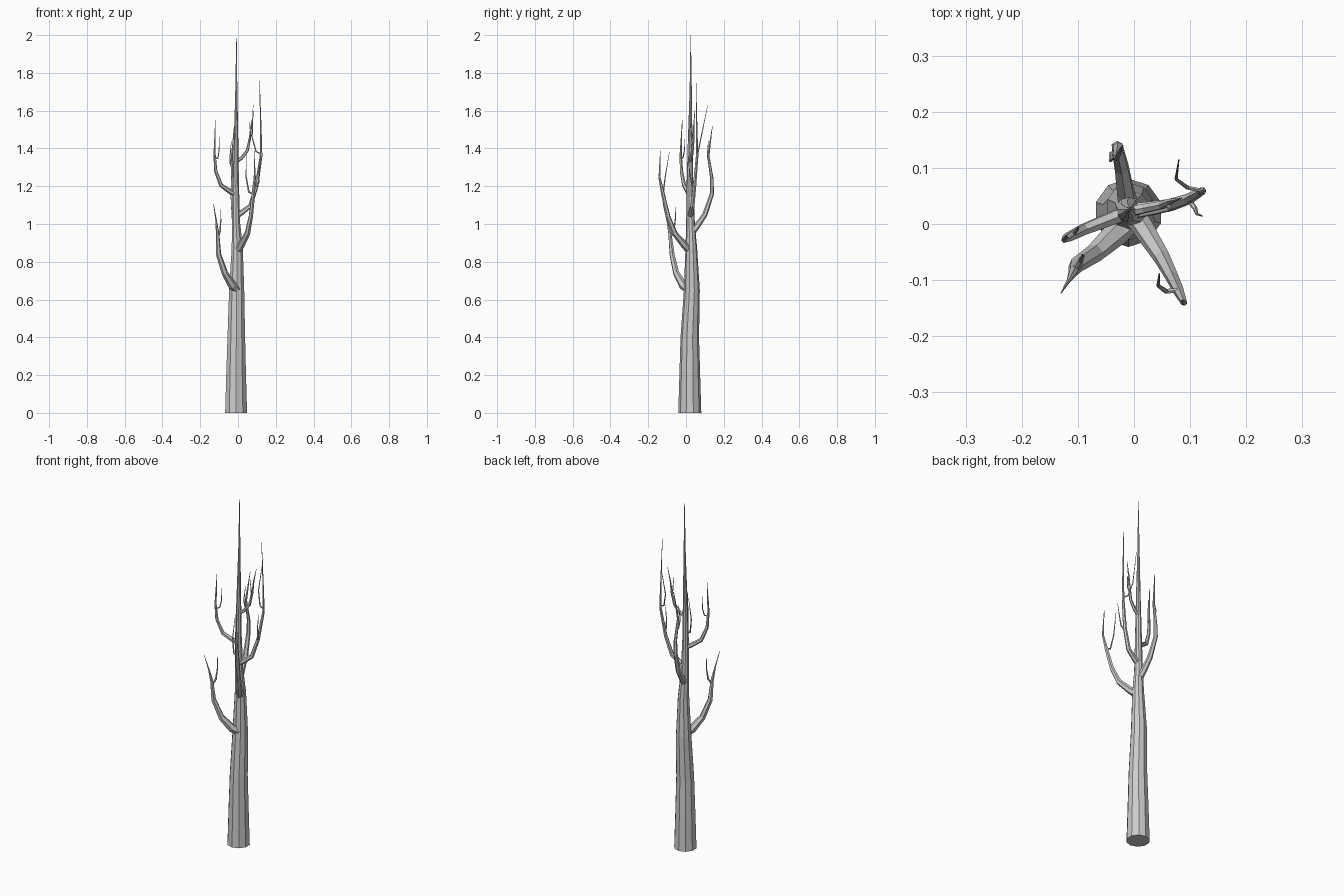
import bpy, bmesh, math
from mathutils import Vector


def limb(name, points, r0=None, r1=None, sides=6):
    """Tapered faceted tube; points are (x, y, z) or (x, y, z, radius)."""
    P = [Vector(p[:3]) for p in points]
    n = len(P)
    length = [0.0]
    for a, b in zip(P, P[1:]):
        length.append(length[-1] + (b - a).length)
    bm = bmesh.new()
    rings = []
    ref = None
    for i in range(n):
        if i == 0:
            t = (P[1] - P[0]).normalized()
        elif i == n - 1:
            t = (P[i] - P[i - 1]).normalized()
        else:
            t = ((P[i + 1] - P[i]).normalized() + (P[i] - P[i - 1]).normalized()).normalized()
        if ref is None:
            ref = Vector((1, 0, 0)) if abs(t.x) < 0.8 else Vector((0, 1, 0))
        u = (ref - t * ref.dot(t)).normalized()
        ref = u
        v = t.cross(u)
        r = points[i][3] if r0 is None else r0 + (r1 - r0) * length[i] / length[-1]
        rings.append([bm.verts.new(P[i] + (u * math.cos(a) + v * math.sin(a)) * r)
                      for a in (2 * math.pi * (k + 0.5) / sides for k in range(sides))])
    for A, B in zip(rings, rings[1:]):
        for k in range(sides):
            j = (k + 1) % sides
            bm.faces.new((A[k], A[j], B[j], B[k]))
    bm.faces.new(rings[0][::-1])
    bm.faces.new(rings[-1])
    me = bpy.data.meshes.new(name)
    bm.to_mesh(me)
    bm.free()
    ob = bpy.data.objects.new(name, me)
    bpy.context.collection.objects.link(ob)
    return ob


# Trunk: gently bent, tapering to a needle
limb("trunk", [(-.01, .02, 0, .061), (-.01, .02, .2, .055), (-.009, .02, .4, .049),
               (-.007, .031, .65, .042), (-.004, .028, .87, .031), (-.01, .024, 1.0, .023),
               (-.012, .021, 1.2, .018), (-.01, .022, 1.45, .012), (-.009, .025, 1.7, .006),
               (-.008, .025, 2.0, .001)], sides=10)

# Low branch, left front
limb("low_left_branch", [(0, .015, .65, .022), (-.03, -.015, .675, .023), (-.07, -.052, .74, .017),
                         (-.103, -.074, .84, .014), (-.108, -.085, .95, .009),
                         (-.116, -.1, 1.02, .004), (-.13, -.123, 1.11, .001)])
limb("low_left_twig", [(-.107, -.083, .93), (-.095, -.066, .96), (-.091, -.057, 1.02),
                       (-.093, -.054, 1.09)], .006, .001)

# Branch, right front
limb("front_right_branch", [(-.002, .02, .86, .021), (.018, -.01, .89, .019), (.05, -.06, .95, .015),
                            (.068, -.095, 1.04, .012), (.08, -.12, 1.15, .010),
                            (.089, -.14, 1.245, .006), (.085, -.136, 1.39, .001)])
limb("front_right_twig", [(.078, -.118, 1.16), (.057, -.12, 1.17), (.043, -.11, 1.25),
                          (.045, -.088, 1.38)], .005, .001)

# Branch, back
limb("back_branch", [(-.008, .025, .95, .02), (-.015, .055, .985, .017), (-.022, .1, 1.05, .014),
                     (-.03, .137, 1.16, .011), (-.028, .137, 1.24, .009), (-.032, .118, 1.36, .006),
                     (-.02, .14, 1.52, .001)])
limb("back_twig", [(-.03, .128, 1.29), (-.041, .125, 1.32), (-.042, .113, 1.36),
                   (-.035, .118, 1.44)], .005, .001)

# Branch, right
limb("right_branch", [(-.01, .022, 1.04, .016), (.025, .027, 1.065, .014), (.065, .034, 1.095, .012),
                      (.098, .045, 1.2, .01), (.122, .059, 1.36, .007), (.121, .057, 1.5, .004),
                      (.114, .053, 1.76, .001)])
limb("right_upper_twig", [(.122, .059, 1.37), (.095, .065, 1.385), (.075, .08, 1.46),
                          (.08, .115, 1.63)], .004, .001)
limb("right_lower_twig", [(.096, .044, 1.19), (.109, .028, 1.22), (.112, .018, 1.28),
                          (.122, .014, 1.36)], .005, .001)

# Branch, left
limb("left_branch", [(-.01, .022, 1.155, .014), (-.04, .01, 1.17, .013), (-.09, -.01, 1.205, .011),
                     (-.118, -.024, 1.28, .009), (-.124, -.028, 1.37, .006), (-.12, -.02, 1.55, .001)])
limb("left_twig", [(-.123, -.027, 1.345), (-.106, -.016, 1.35), (-.1, -.008, 1.39),
                   (-.1, -.005, 1.46)], .004, .001)

# Upper right branch
limb("upper_right_branch", [(-.01, .022, 1.33, .01), (.02, .028, 1.35, .009), (.05, .034, 1.39, .008),
                            (.064, .04, 1.46, .006), (.07, .042, 1.52, .004), (.085, .046, 1.6, .001)])
limb("upper_right_twig", [(.058, .037, 1.43), (.066, .028, 1.46), (.062, .022, 1.54)], .004, .001)
